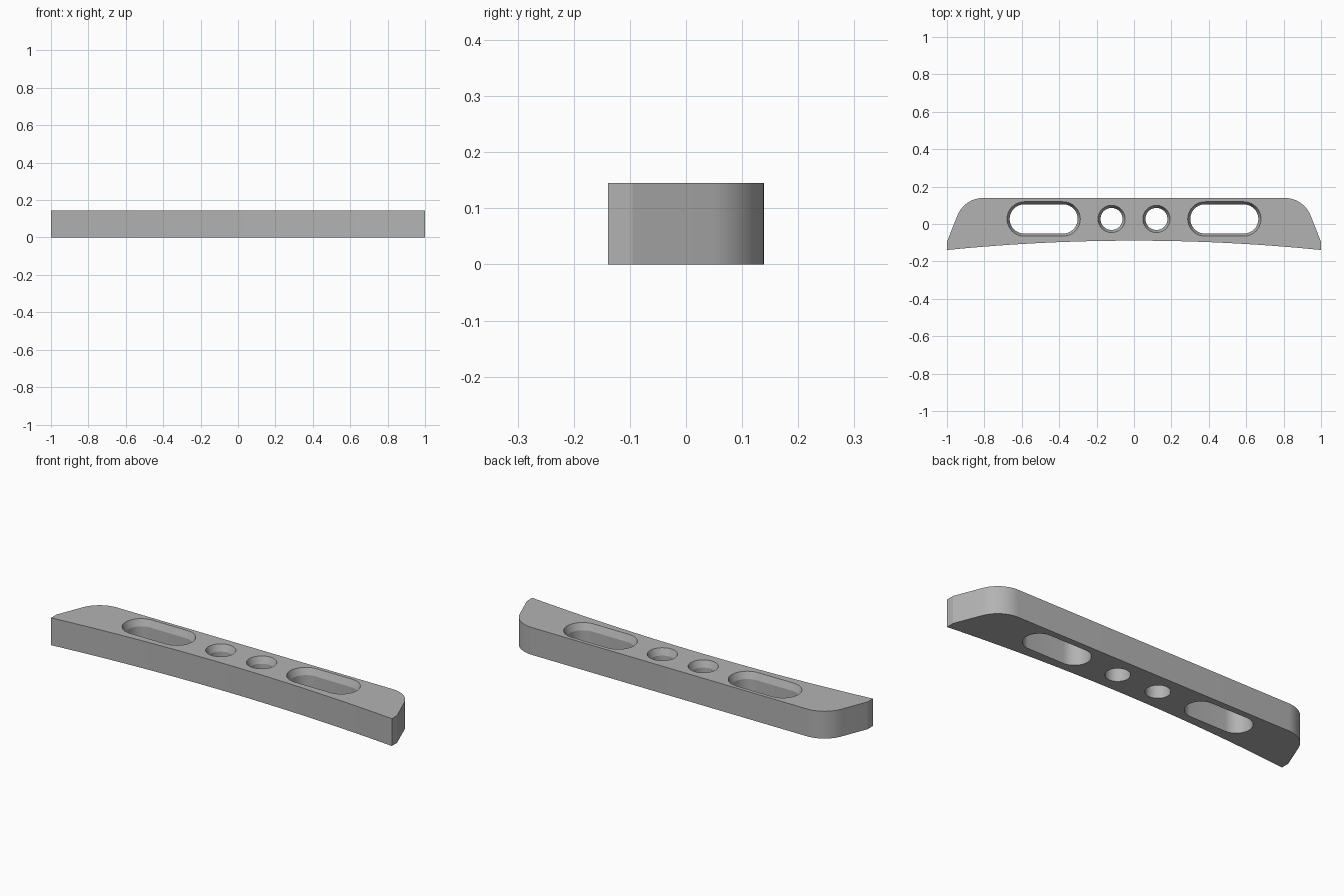
import bpy, bmesh, math
from mathutils import Vector

cube = bpy.data.objects.get("Cube")
if cube:
    bpy.data.objects.remove(cube)

HEIGHT = 0.145
HOLE_Y = 0.027
CHAMFER_DEPTH = 0.035
CHAMFER_WIDTH = 0.014

grey = bpy.data.materials.new("plain grey")
grey.use_nodes = True
grey.diffuse_color = (0.45, 0.45, 0.45, 1)
grey.node_tree.nodes["Principled BSDF"].inputs["Base Color"].default_value = grey.diffuse_color


def arc(cx, cy, r, start, end, steps):
    """Points on an arc, angles in degrees."""
    angles = [math.radians(start + (end - start) * i / steps) for i in range(steps + 1)]
    return [(cx + r * math.cos(a), cy + r * math.sin(a)) for a in angles]


def plate_outline():
    """Bowed front edge, short square ends, slanted sides and rounded back corners."""
    front_y, end_y, back_y, slant_y = -0.089, -0.139, 0.139, -0.095
    sag = front_y - end_y
    bow = (1 + sag ** 2) / (2 * sag)
    half = math.degrees(math.asin(1 / bow))
    front = arc(0, front_y - bow, bow, 90 + half, 90 - half, 24)
    # The corner arc is tangent to the slanted side and to the straight back
    slant = Vector((-0.37, 0.93)).normalized()
    corner_x = 1 + slant.x / slant.y * (back_y - slant_y)
    turn = math.atan2(-slant.x, slant.y)
    reach = 0.1
    r = reach / math.tan((math.pi / 2 - turn) / 2)
    corner = arc(corner_x - reach, back_y - r, r, math.degrees(turn), 90, 12)
    right = [(1, slant_y)] + corner
    return front + right + [(-x, y) for x, y in reversed(right)]


def slot_outline(cx, half_length, r):
    """Round hole, or a slot with round ends when half_length is above zero."""
    ends = arc(cx + half_length, HOLE_Y, r, -90, 90, 20)
    ends += arc(cx - half_length, HOLE_Y, r, 90, 270, 20)
    return ends if half_length else ends[:20] + ends[21:-1]


bm = bmesh.new()


def ring(points, z):
    verts = [bm.verts.new((x, y, z)) for x, y in points]
    edges = [bm.edges.new((v, verts[i - 1])) for i, v in enumerate(verts)]
    return verts, edges


def wall(lower, upper):
    for i in range(len(lower)):
        bm.faces.new((lower[i - 1], lower[i], upper[i], upper[i - 1]))


bottom_edges, top_edges = [], []

# Outer side wall
low, low_edges = ring(plate_outline(), 0)
high, high_edges = ring(plate_outline(), HEIGHT)
wall(low, high)
bottom_edges += low_edges
top_edges += high_edges

# Two long slots and two round holes, each with a steep chamfer at the top
for side in (-1, 1):
    for x, half_length, r in ((0.483, 0.104, 0.078), (0.12, 0, 0.059)):
        inner = slot_outline(side * x, half_length, r)
        outer = slot_outline(side * x, half_length, r + CHAMFER_WIDTH)
        low, low_edges = ring(inner, 0)
        mid, _ = ring(inner, HEIGHT - CHAMFER_DEPTH)
        high, high_edges = ring(outer, HEIGHT)
        wall(low, mid)
        wall(mid, high)
        bottom_edges += low_edges
        top_edges += high_edges

# Flat top and bottom faces around the holes
for edges in (bottom_edges, top_edges):
    bmesh.ops.triangle_fill(bm, edges=edges, use_beauty=True)
bmesh.ops.recalc_face_normals(bm, faces=bm.faces)

mesh = bpy.data.meshes.new("slotted_plate")
bm.to_mesh(mesh)
bm.free()
plate = bpy.data.objects.new("slotted_plate", mesh)
mesh.materials.append(grey)
bpy.context.collection.objects.link(plate)

# Smooth curved walls, sharp rims
bpy.context.view_layer.objects.active = plate
plate.select_set(True)
bpy.ops.object.shade_smooth_by_angle(angle=math.radians(20))
